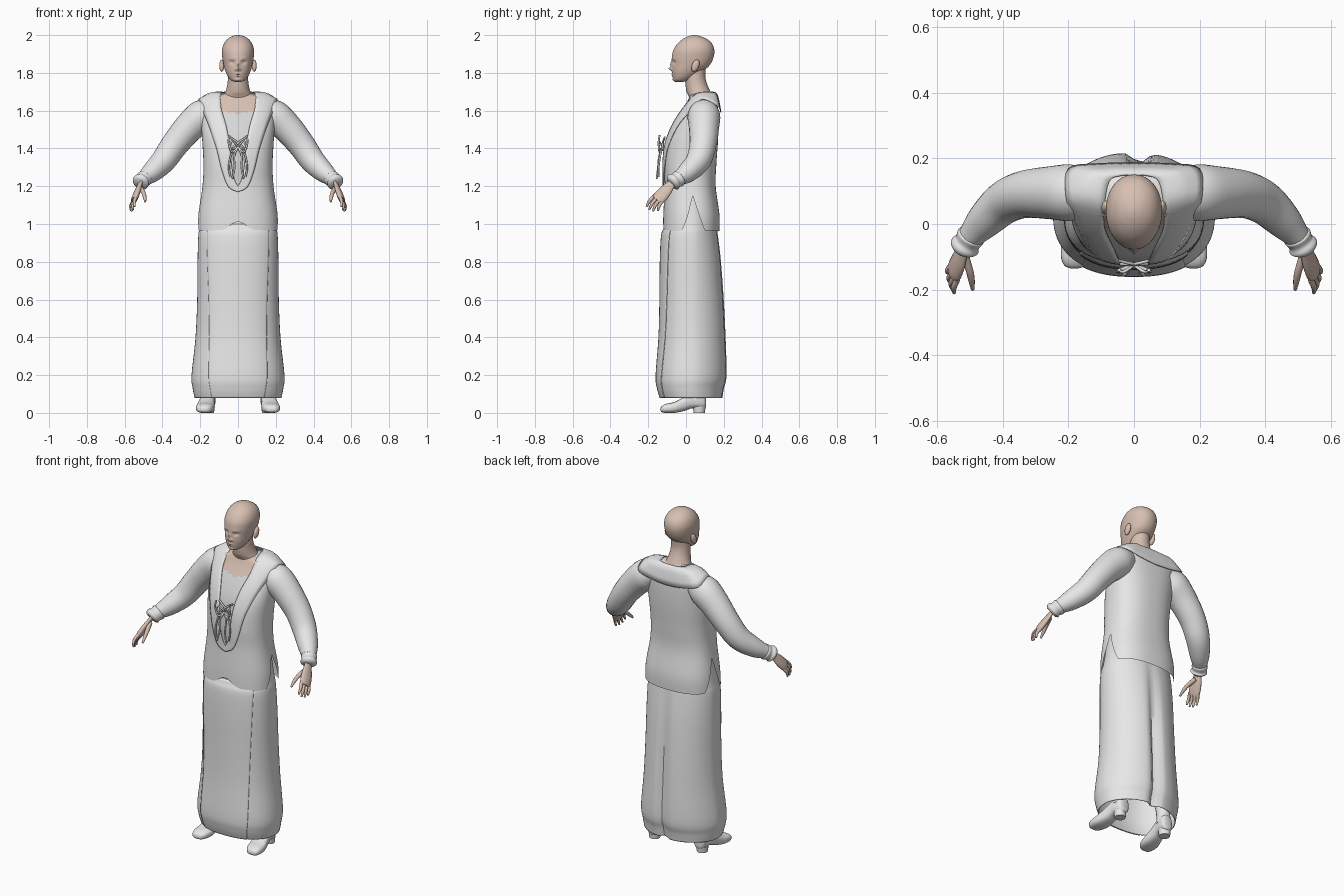
import bpy, bmesh, math
from mathutils import Vector

if "Cube" in bpy.data.objects:
    bpy.data.objects.remove(bpy.data.objects["Cube"])


def material(name, rgb):
    m = bpy.data.materials.new(name)
    m.diffuse_color = (*rgb, 1)
    m.use_nodes = True
    m.node_tree.nodes["Principled BSDF"].inputs["Base Color"].default_value = m.diffuse_color
    return m


CLOTH = material("white_cloth", (0.8, 0.8, 0.8))
CHEMISE = material("grey_linen", (0.68, 0.68, 0.68))
SKIN = material("skin", (0.68, 0.52, 0.44))


def smooth(pts, n):
    """Catmull-Rom resampling of tuples of any length."""
    out = []
    for i in range(len(pts) - 1):
        a, b, c, d = (pts[max(i - 1, 0)], pts[i], pts[i + 1], pts[min(i + 2, len(pts) - 1)])
        for k in range(n):
            t = k / n
            out.append(tuple(q + 0.5 * t * (r - p + t * (2 * p - 5 * q + 4 * r - s + t * (3 * (q - r) + s - p)))
                             for p, q, r, s in zip(a, b, c, d)))
    return out + [tuple(pts[-1])]


def at(table, z):
    """Half width, front y and back y of a profile at height z."""
    z = min(max(z, table[0][0]), table[-1][0])
    for a, b in zip(table, table[1:]):
        if z <= b[0]:
            t = (z - a[0]) / max(b[0] - a[0], 1e-6)
            return [p + (q - p) * t for p, q in zip(a[1:], b[1:])]
    return table[-1][1:]


def section(table, z, ang, e):
    hw, yf, yb = at(table, z)
    c, s = math.cos(ang), math.sin(ang)
    return Vector((hw * math.copysign(abs(c) ** e, c),
                   (yf + yb) / 2 + (yb - yf) / 2 * math.copysign(abs(s) ** e, s), z))


def build(name, lofts, mats, mirror=False, cap=True, closed=True, thick=0, angle=50):
    """One object from one or more stacks of rings."""
    bm = bmesh.new()
    for rings in lofts:
        rows = [[bm.verts.new(p) for p in r] for r in rings]
        n = len(rows[0])
        for a, b in zip(rows, rows[1:]):
            for i in range(n if closed else n - 1):
                j = (i + 1) % n
                bm.faces.new((a[i], a[j], b[j], b[i]))
        if cap:
            bm.faces.new(rows[0])
            bm.faces.new(rows[-1])
    bmesh.ops.recalc_face_normals(bm, faces=bm.faces)
    me = bpy.data.meshes.new(name)
    bm.to_mesh(me)
    bm.free()
    for m in mats:
        me.materials.append(m)
    ob = bpy.data.objects.new(name, me)
    bpy.context.collection.objects.link(ob)
    bpy.context.view_layer.objects.active = ob
    ob.select_set(True)
    bpy.ops.object.shade_smooth_by_angle(angle=math.radians(angle))
    ob.select_set(False)
    if mirror:
        ob.modifiers.new("mirror", 'MIRROR').use_clip = True
    if thick:
        ob.modifiers.new("thickness", 'SOLIDIFY').thickness = thick
    return ob


def tube(pts, n=5, seg=16, ref=(0, 1, 0), flat=1.0):
    """Rings along a path of (x, y, z, radius); flat squashes along ref."""
    path = smooth(pts, n)
    rings = []
    for i, p in enumerate(path):
        t = (Vector(path[min(i + 1, len(path) - 1)][:3]) - Vector(path[max(i - 1, 0)][:3])).normalized()
        u = Vector(ref)
        u = (u - t * u.dot(t)).normalized()
        v = t.cross(u)
        rings.append([Vector(p[:3]) + p[3] * (u * flat * math.cos(a) + v * math.sin(a))
                      for a in (2 * math.pi * k / seg for k in range(seg))])
    return rings


def turn(n, a=0.0, b=2 * math.pi):
    return [a + (b - a) * k / n for k in range(n)]


# Skirt: open tube with a fold down the back, and an overlapping front panel
skirt_prof = smooth([(.08, .23, -.135, .195), (.13, .24, -.15, .203), (.2, .246, -.157, .217),
                     (.4, .225, -.142, .212), (.6, .216, -.137, .202), (.8, .214, -.135, .187),
                     (.94, .21, -.128, .17), (1.0, .2, -.108, .16), (1.17, .175, -.085, .135)], 5)


def skirt_point(z, a):
    p = section(skirt_prof, z, a, .86)
    if p.y > .05:
        p.y -= .03 * math.exp(-((p.x - .02) / .03) ** 2) * min(1, max(0, (1.05 - z) * 2))
        p.x *= 1 - .12 * max(0, min(1, (p.y - .05) / .15))
    return p


build("skirt", [[[skirt_point(r[0], a) for a in turn(72)] for r in skirt_prof]], [CLOTH], cap=False, thick=.004)
panel = []
for r in skirt_prof[:36]:
    a = math.radians(57 - 15 * (r[0] - .08) / .9)
    row = [skirt_point(r[0], math.pi + a + (math.pi - 2 * a) * k / 30) for k in range(31)]
    panel.append([Vector((p.x * 1.02, p.y - .004, p.z)) for p in row])
build("skirt_front_panel", [panel], [CLOTH], cap=False, closed=False, thick=.004)

# Tunic: notched hem with side slits, chemise and chest painted by position
tunic_prof = smooth([(.95, .214, -.122, .176), (1.05, .21, -.12, .177), (1.2, .188, -.113, .157),
                     (1.32, .183, -.116, .161), (1.45, .19, -.1, .17), (1.55, .196, -.055, .172),
                     (1.62, .197, -.01, .168), (1.65, .187, .008, .162), (1.672, .15, .018, .155),
                     (1.685, .09, .025, .145), (1.695, .06, .03, .135)], 5)


def hem(a):
    p = section(tunic_prof, 1.0, a, .82)
    side = max(0, 1 - abs(p.y - .04) / .065) ** 1.3
    notch = math.exp(-(p.x / .06) ** 2) if p.y < 0 else 0
    return .962 + .19 * side + .05 * notch


rows = 60
tunic = build("tunic", [[[section(tunic_prof, hem(a) + (1.695 - hem(a)) * k / rows, a, .82) for a in turn(128)]
                         for k in range(rows + 1)]], [CLOTH, CHEMISE, SKIN], cap=False)
for f in tunic.data.polygons:
    x, y, z = f.center
    if y < .06 and z > 1.2 and abs(x) < .02 + (z - 1.2) * .18:
        f.material_index = 2 if z > 1.58 + .3 * abs(x) else 1


# Collar: long front lapels running over the shoulders to a back flap
def front(x, z):
    hw, yf, yb = at(tunic_prof, z)
    k = 2 / .82
    return (yf + yb) / 2 - (yb - yf) / 2 * max(0, 1 - abs(x / hw) ** k) ** (1 / k)


inner = [(0, 1.2), (.02, 1.24), (.035, 1.32), (.045, 1.42), (.062, 1.52), (.09, 1.62)]
outer = [(0, 1.17), (.05, 1.195), (.085, 1.28), (.115, 1.4), (.155, 1.52), (.188, 1.6)]
cols = []
for (xi, zi), (xo, zo) in zip(inner, outer):
    col = []
    for k in range(6):
        x, z = xi + (xo - xi) * k / 5, zi + (zo - zi) * k / 5
        col.append((x, front(x, z) - .01, z))
    cols.append(col)
for i, m, o in [((.09, .055, 1.692), (.15, .07, 1.69), (.208, .085, 1.663)),
                ((.075, .13, 1.70), (.14, .15, 1.69), (.2, .17, 1.625)),
                ((.04, .148, 1.70), (.08, .168, 1.68), (.11, .185, 1.6)),
                ((0, .15, 1.70), (0, .17, 1.68), (0, .187, 1.59))]:
    cols.append([Vector(c) for c in smooth([i, m, o], 5)][::2])
grid = [smooth([c[k] for c in cols], 4) for k in range(6)]
build("collar", [grid], [CLOTH], mirror=True, cap=False, closed=False, thick=.005)

# Sleeves and cuffs
build("sleeve", [tube([(.13, .095, 1.6, .065), (.19, .095, 1.572, .086), (.26, .095, 1.51, .08),
                       (.335, .09, 1.42, .072), (.395, .065, 1.335, .066), (.455, .01, 1.275, .055),
                       (.495, -.035, 1.243, .04), (.51, -.055, 1.23, .034)], seg=24)], [CLOTH], mirror=True)
build("cuff", [tube([(.492, -.03, 1.246, .034), (.497, -.038, 1.24, .044), (.507, -.055, 1.23, .04),
                     (.515, -.068, 1.222, .046), (.52, -.078, 1.214, .034)], seg=20)], [CLOTH], mirror=True)

# Hands: flat palm, four fingers and a thumb
spread = Vector((-.3, -.75, .45)).normalized()
along = Vector((.27, -.66, -.7)).normalized()
thin = along.cross(spread)
knuckle = Vector((.547, -.148, 1.132))
parts = [tube([(.51, -.062, 1.228, .024), (.52, -.082, 1.207, .025), (.533, -.112, 1.172, .035),
               (.545, -.14, 1.14, .037), (.55, -.155, 1.125, .031)], ref=thin, flat=.45)]
for k, length in ((.027, .95), (.009, 1.05), (-.009, 1.0), (-.027, .78)):
    base = knuckle + spread * k
    tip = base + spread * k * .25 + Vector((.012, -.036, -.06)) * length
    mid = (base + tip) / 2 + Vector((.006, -.004, .003))
    parts.append(tube([(*base, .0095), (*mid, .0088), (*tip, .005)], seg=10))
parts.append(tube([(.516, -.095, 1.19, .014), (.5, -.145, 1.165, .0115), (.494, -.175, 1.142, .0095),
                   (.491, -.2, 1.118, .005)], seg=10))
build("hand", parts, [SKIN], mirror=True)

# Head: profile loft with sculpted face
head_prof = smooth([(1.752, .016, -.055, -.02), (1.76, .036, -.066, .02), (1.78, .053, -.07, .05),
                    (1.81, .067, -.074, .09), (1.84, .076, -.074, .125), (1.88, .083, -.075, .145),
                    (1.92, .085, -.067, .15), (1.955, .075, -.045, .138), (1.98, .055, -.016, .11),
                    (1.995, .028, .015, .075), (2.0, .005, .038, .05)], 6)
features = [(0, 1.822, -.018, .010, .009), (0, 1.845, -.010, .008, .014), (.031, 1.856, .011, .014, .009),
            (.03, 1.875, -.003, .018, .006), (0, 1.794, -.006, .016, .004), (0, 1.784, -.006, .014, .004),
            (0, 1.764, -.004, .015, .006), (.013, 1.818, -.005, .005, .005)]


def head_point(z, a):
    p = section(head_prof, z, a, .95)
    if p.y < .02:
        for fx, fz, amp, sx, sz in features:
            p.y += amp * math.exp(-((abs(p.x) - fx) / sx) ** 2 - ((z - fz) / sz) ** 2)
    return p


build("head", [[[head_point(r[0], a) for a in turn(96)] for r in head_prof]], [SKIN])
neck_prof = smooth([(1.64, .1, .03, .14), (1.68, .078, .012, .138), (1.7, .066, .003, .13),
                    (1.74, .056, -.003, .112), (1.78, .053, -.005, .102), (1.83, .05, .0, .105)], 4)
build("neck", [[[section(neck_prof, r[0], a, 1) for a in turn(32)] for r in neck_prof]], [SKIN])


def ball(name, centre, size, mat, tilt=0):
    bpy.ops.mesh.primitive_uv_sphere_add(segments=20, ring_count=12, radius=1)
    ob = bpy.context.object
    ob.name = name
    for v in ob.data.vertices:
        q = Vector((v.co.x * size[0], v.co.y * size[1], v.co.z * size[2]))
        v.co = Vector((q.x, q.y + tilt * q.z, q.z)) + Vector(centre)
    ob.data.materials.append(mat)
    bpy.ops.object.shade_smooth()
    ob.select_set(False)
    ob.modifiers.new("mirror", 'MIRROR')
    return ob


# Ears and eyes
ball("ear", (.086, .05, 1.838), (.013, .02, .032), SKIN, .25)
ball("eye", (.031, -.045, 1.855), (.013, .012, .007), CLOTH)

# Lacing and bow: crossed cords, two loops and hanging ends
cords = []
for s in (-1, 1):
    cords += [[(s * .045, -.112, 1.46), (0, -.122, 1.43), (-s * .04, -.122, 1.39)],
              [(0, -.125, 1.41), (s * .03, -.145, 1.44), (s * .04, -.14, 1.4), (0, -.125, 1.4)],
              [(0, -.125, 1.41), (s * .03, -.14, 1.38), (s * .05, -.145, 1.43), (s * .045, -.14, 1.47)],
              [(0, -.125, 1.41), (s * .02, -.142, 1.36), (s * .018, -.148, 1.3), (s * .03, -.155, 1.24)],
              [(0, -.125, 1.4), (-s * .035, -.135, 1.37), (-s * .048, -.145, 1.3), (-s * .04, -.145, 1.25)]]
build("lacing_bow", [tube([(*p, .005) for p in c], n=5, seg=8) for c in cords], [CLOTH])

# Shoes with heel, and boot shafts rising under the skirt
shoe = []
for y, hw, z0, z1 in smooth([(-.135, .012, .012, .024), (-.128, .03, .004, .036), (-.105, .044, .0, .048),
                             (-.06, .049, .0, .058), (-.01, .042, .01, .085), (.03, .038, .024, .11),
                             (.07, .038, .024, .12), (.098, .032, .024, .115), (.106, .018, .03, .1)], 4):
    mid, half = (z0 + z1) / 2, (z1 - z0) / 2
    shoe.append([Vector((.165 - .12 * y + hw * math.copysign(abs(math.cos(a)) ** .8, math.cos(a)), y,
                         mid + half * math.copysign(abs(math.sin(a)) ** .7, math.sin(a)))) for a in turn(24)])
heel = [[Vector((.157 + r * math.cos(a), .07 + r * math.sin(a), z)) for a in turn(20)]
        for z, r in ((0, .03), (.035, .034))]
shaft = tube([(.158, .062, .08, .04), (.155, .06, .15, .038), (.145, .055, .28, .05), (.135, .05, .38, .052)])
build("boot", [shoe, heel, shaft], [CLOTH], mirror=True)
